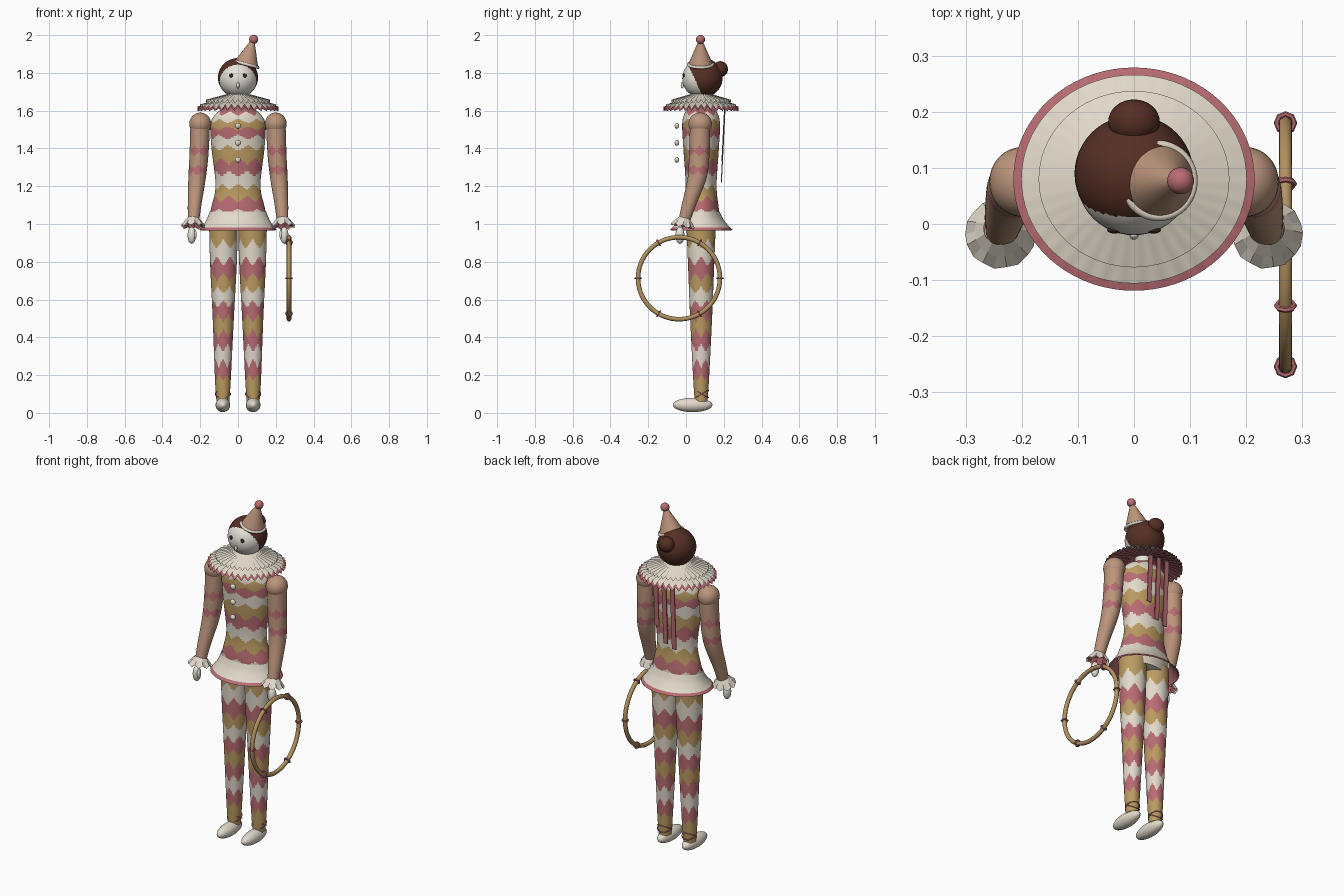
import bpy, bmesh, math
from math import sin, cos, pi, floor
from mathutils import Matrix, Vector

if "Cube" in bpy.data.objects:
    bpy.data.objects.remove(bpy.data.objects["Cube"])


def mat(name, *c):
    m = bpy.data.materials.new(name)
    m.diffuse_color = (*c, 1)
    m.use_nodes = True
    m.node_tree.nodes["Principled BSDF"].inputs["Base Color"].default_value = m.diffuse_color
    return m


CREAM = mat("cream cloth", 0.76, 0.70, 0.60)
WHITE = mat("porcelain", 0.80, 0.77, 0.70)
PINK = mat("dusty pink", 0.48, 0.15, 0.17)
GOLD = mat("old gold", 0.50, 0.33, 0.12)
TAN = mat("rose tan", 0.50, 0.30, 0.20)
HAIR = mat("brown hair", 0.09, 0.028, 0.018)
DARK = mat("dark eye", 0.035, 0.018, 0.015)
CANE = mat("cane", 0.45, 0.29, 0.12)


def finish(bm, name, mats, angle=45):
    bmesh.ops.recalc_face_normals(bm, faces=bm.faces)
    me = bpy.data.meshes.new(name)
    bm.to_mesh(me)
    bm.free()
    for m in mats:
        me.materials.append(m)
    ob = bpy.data.objects.new(name, me)
    bpy.context.collection.objects.link(ob)
    if angle:
        bpy.ops.object.select_all(action='DESELECT')
        bpy.context.view_layer.objects.active = ob
        ob.select_set(True)
        bpy.ops.object.shade_smooth_by_angle(angle=math.radians(angle))
    return ob


def ball(name, loc, size, m, seg=32):
    bm = bmesh.new()
    bmesh.ops.create_uvsphere(bm, u_segments=seg, v_segments=seg // 2, radius=1)
    bm.transform(Matrix.Translation(loc) @ Matrix.Diagonal((*size, 1)))
    return finish(bm, name, [m])


def ring(name, mx, major, minor, m, seg=48, sides=10):
    bm = bmesh.new()
    vs = [[bm.verts.new(mx @ Vector(((major + minor * cos(b)) * cos(a), (major + minor * cos(b)) * sin(a),
                                     minor * sin(b))))
           for b in (2 * pi * j / sides for j in range(sides))] for a in (2 * pi * i / seg for i in range(seg))]
    for i in range(seg):
        for j in range(sides):
            k, l = (i + 1) % seg, (j + 1) % sides
            bm.faces.new((vs[i][j], vs[k][j], vs[k][l], vs[i][l]))
    return finish(bm, name, [m])


def loft(name, stations, seg, rings, mats, rule=lambda a, z: 0, cap=True):
    """Smooth body through stations (x, y, z, rx, ry), faces coloured by rule(angle, z)."""
    P = [Vector(s) for s in stations]
    rows = []
    for i in range(len(P) - 1):
        p0, p1, p2, p3 = P[max(i - 1, 0)], P[i], P[i + 1], P[min(i + 2, len(P) - 1)]
        for j in range(rings + (i == len(P) - 2)):
            t = j / rings
            rows.append(0.5 * (2 * p1 + (p2 - p0) * t + (2 * p0 - 5 * p1 + 4 * p2 - p3) * t * t
                               + (3 * p1 - p0 - 3 * p2 + p3) * t ** 3))
    bm = bmesh.new()
    vs = [[bm.verts.new((r[0] + r[3] * sin(2 * pi * k / seg), r[1] - r[4] * cos(2 * pi * k / seg), r[2]))
           for k in range(seg)] for r in rows]
    for i in range(len(rows) - 1):
        zc = (rows[i][2] + rows[i + 1][2]) / 2
        for k in range(seg):
            n = (k + 1) % seg
            f = bm.faces.new((vs[i][k], vs[i][n], vs[i + 1][n], vs[i + 1][k]))
            f.material_index = rule((k + 0.5) / seg, zc)
    if cap:
        bm.faces.new(vs[0])
        bm.faces.new(vs[-1])
    return finish(bm, name, mats)


def harlequin(centres, order, n, amp=0.28, shift=0.0):
    """Rows of blunt diamonds: row i sits at height centres[i] in colour order[i], n diamonds round."""
    def rule(a, z):
        k = 0
        while k < len(centres) - 2 and z > centres[k + 1]:
            k += 1
        v = k + (z - centres[k]) / (centres[k + 1] - centres[k])
        tri = 1 - 4 * abs((a * n + shift + 0.5) % 1 - 0.5)      # 1 at diamond middles, -1 between
        b = floor(v)                                            # boundary between rows b and b+1
        edge = b + 0.5 + amp * tri * (1 if b % 2 == 0 else -1)
        return order[max(0, min(len(order) - 1, b + (v > edge)))]
    return rule


def pleats(name, mx, r0, r1, z0, z1, amp, n, m, sy=1.0, angle=0):
    """Zigzag-folded flared frill from inner radius r0 to outer r1."""
    bm = bmesh.new()
    rows = []
    for t in (0, 0.5, 1):
        r = r0 + (r1 - r0) * t
        rows.append([bm.verts.new(mx @ Vector((r * cos(pi * k / n), r * sy * sin(pi * k / n),
                                               z0 + (z1 - z0) * t + amp * t * (-1) ** k)))
                     for k in range(2 * n)])
    for a, b in zip(rows, rows[1:]):
        for k in range(2 * n):
            l = (k + 1) % (2 * n)
            bm.faces.new((a[k], a[l], b[l], b[k]))
    return finish(bm, name, [m], angle)


Y = 0.08  # body axis
C, G, P = 0, 1, 2
suit = [CREAM, GOLD, PINK]

# torso, neck and skirt
loft("torso", [(0, Y, .965, .13, .085), (0, Y, 1.06, .146, .095), (0, Y, 1.2, .119, .082), (0, Y, 1.4, .14, .094),
               (0, Y, 1.53, .145, .1), (0, Y, 1.59, .11, .085), (0, Y, 1.62, .055, .055)],
     112, 18, suit, harlequin([1.03, 1.10, 1.165, 1.23, 1.30, 1.37, 1.435, 1.485, 1.525, 1.565, 1.605],
                              [C, P, G, C, P, G, C, P, G, C, P], 8))
loft("neck", [(0, Y, 1.59, .05, .05), (0, Y, 1.7, .045, .045)], 24, 2, [WHITE])
loft("skirt", [(0, Y, .968, .205, .167), (0, Y, .982, .194, .153), (0, Y, 1.0, .18, .137), (0, Y, 1.03, .163, .115),
               (0, Y, 1.066, .15, .098)], 64, 4, [CREAM, PINK], lambda a, z: int(z < .981), cap=False)
loft("skirt_lining", [(0, Y, .966, .199, .161), (0, Y, .982, .188, .147), (0, Y, 1.0, .174, .131),
                      (0, Y, 1.03, .157, .109)], 64, 4, [PINK], cap=False)
for z in (1.52, 1.43, 1.34):
    ball("button", (0, -.048, z), (.016, .012, .016), CREAM, 16)

# ruff: cream tiers over a pink tier
at = Matrix.Translation((0, Y, 0))
pleats("ruff_pink_tier", at, .05, .215, 1.655, 1.61, .012, 36, PINK, .925, 180)
pleats("ruff_lower_tier", at, .05, .201, 1.672, 1.621, .012, 36, CREAM, .925, 180)
pleats("ruff_upper_tier", at, .05, .17, 1.69, 1.648, .01, 36, CREAM, .925, 180)

# ribbons down the back
for x, end in ((-.055, 1.22), (0, 1.24), (.055, 1.33)):
    bm = bmesh.new()
    bmesh.ops.create_cube(bm, size=1)
    bm.transform(Matrix.Diagonal((.028, .005, 1.61 - end, 1)))
    for v in bm.verts:
        v.co += Vector((x, .197 + .05 * v.co.z, (1.61 + end) / 2))
    finish(bm, "back_ribbon", [PINK])

# head
ball("head", (0, Y, 1.77), (.102, .1, .1), WHITE, 48)
ball("hair", (0, .0898, 1.7744), (.106, .104, .104), HAIR, 48)
ball("hair_bun", (0, .182, 1.82), (.046, .04, .042), HAIR)
ball("nose", (0, -.02, 1.735), (.008, .008, .017), WHITE, 16)
for s in (-1, 1):
    ball("eye", (s * .035, -.011, 1.785), (.013, .006, .011), DARK, 16)

# tilted hat
tilt = Matrix.Translation((.044, .077, 1.845)) @ Matrix.Rotation(math.radians(15), 4, 'Y')
bm = bmesh.new()
bmesh.ops.create_cone(bm, cap_ends=True, segments=48, radius1=.065, radius2=.008, depth=.135,
                      matrix=tilt @ Matrix.Translation((0, 0, .0675)))
finish(bm, "hat", [TAN])
ring("hat_brim", tilt, .064, .008, CREAM)
ball("hat_pompom", (.083, .077, 1.977), (.024, .024, .024), PINK)

for s in (-1, 1):
    # legs, ankle ties and shoes
    loft("leg", [(s * .08, Y, .06, .034, .034), (s * .08, Y, .18, .042, .042), (s * .078, Y, .5, .056, .058),
                 (s * .077, Y, .8, .071, .07), (s * .077, Y, 1.0, .076, .078)],
         72, 30, suit, harlequin([.08, .15, .225, .305, .385, .46, .54, .615, .68, .76, .85, .94],
                                 [G, G, P, C, P, G, P, C, G, P, C, G], 6))
    for a in (-28, 28):
        ring("ankle_tie", Matrix.Translation((s * .08, Y + .003, .1)) @ Matrix.Rotation(math.radians(a), 4, 'X'),
             .04, .003, PINK, 32, 6)
    ball("shoe", (s * .08, .035, .042), (.039, .105, .038), CREAM)

    # arms
    ball("sleeve_puff", (s * .2, .075, 1.53), (.058, .062, .06), TAN)
    loft("sleeve", [(s * .235, -.008, 1.02, .03, .032), (s * .23, .015, 1.1, .036, .038),
                    (s * .217, .058, 1.24, .046, .05), (s * .207, .07, 1.36, .05, .054),
                    (s * .2, .075, 1.53, .052, .054)],
         48, 16, [TAN, PINK], harlequin([1.1, 1.18, 1.215, 1.25, 1.285, 1.32, 1.355, 1.385, 1.42],
                                        [0, 0, 0, 0, 1, 0, 0, 1, 0], 6))
    cuff = Matrix.Translation((s * .238, -.015, 1.0)) @ Matrix.Rotation(math.radians(-12), 4, 'X')
    pleats("cuff_lining", cuff, .028, .052, .022, -.012, .006, 9, PINK)
    pleats("cuff", cuff, .03, .063, .034, -.012, .007, 9, CREAM)
    ball("hand", (s * .245, -.032, .94), (.022, .024, .045), WHITE, 24)
    ball("thumb", (s * .228, -.04, .945), (.009, .011, .026), WHITE, 16)

# hoop with six wrapped bands
hub = Matrix.Translation((.27, -.037, .713)) @ Matrix.Rotation(pi / 2, 4, 'Y')
ring("hoop", hub, .217, .012, CANE, 72, 12)
for i in range(6):
    turn = Matrix.Rotation(pi / 2 + i * pi / 3, 4, 'Z')
    ring("hoop_band", hub @ turn @ Matrix.Translation((.217, 0, 0)) @ Matrix.Rotation(pi / 2, 4, 'X'),
         .016, .005, PINK, 8, 6)
